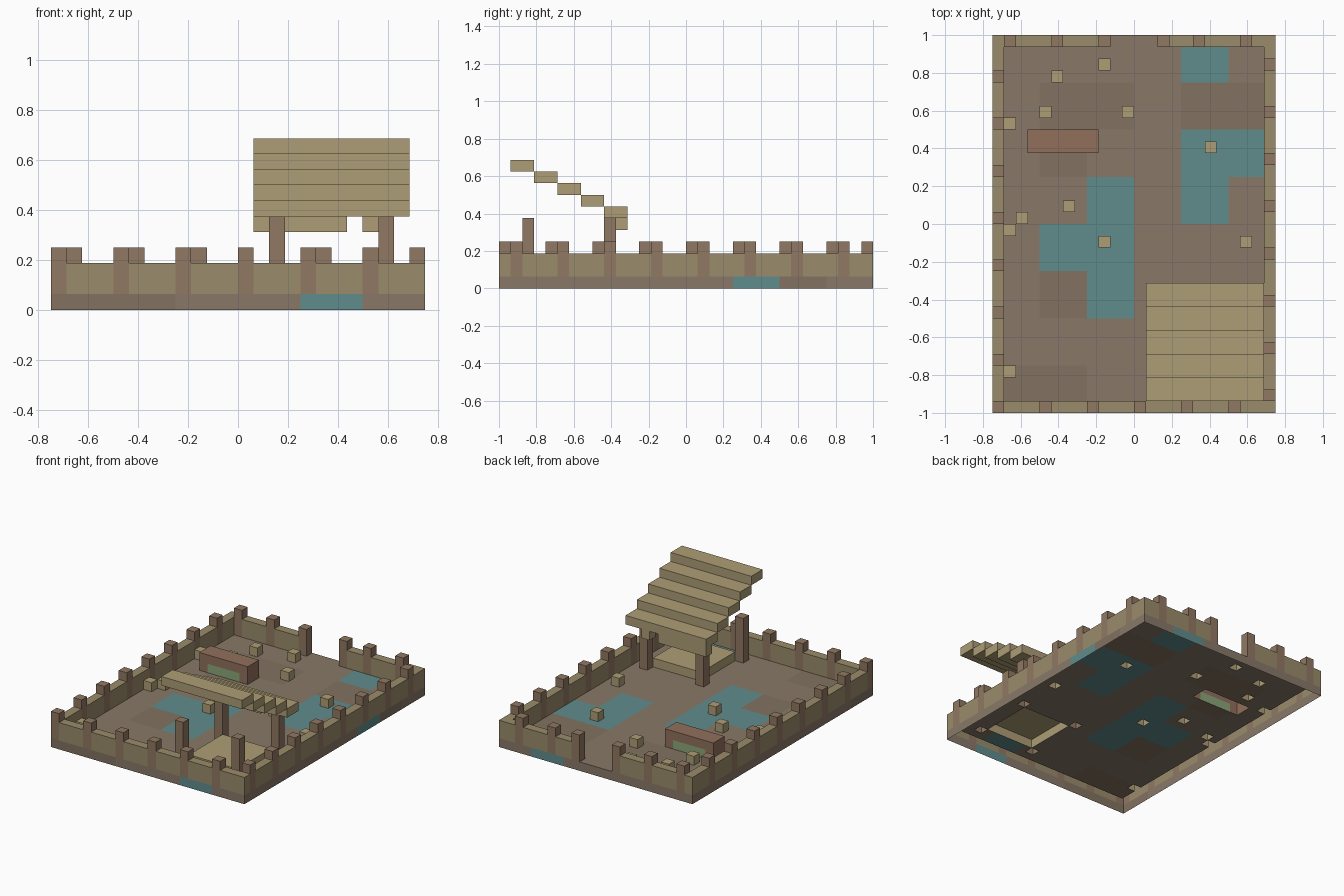
import bpy, bmesh

if "Cube" in bpy.data.objects:
    bpy.data.objects.remove(bpy.data.objects["Cube"])

U = 1 / 16            # size of one block
NX, NY = 24, 32       # footprint in blocks
cells = {}            # (x, y, z) -> part name
colors = {}


def part(name, rgb):
    """Register a part with its display colour (0-255)."""
    lin = [((c / 255 + 0.055) / 1.055) ** 2.4 for c in rgb]
    colors[name] = (*lin, 1.0)
    return name


def fill(name, x0, x1, y0, y1, z0, z1):
    """Fill a box of blocks, end values exclusive."""
    for x in range(x0, x1):
        for y in range(y0, y1):
            for z in range(z0, z1):
                cells[x, y, z] = name


def clear(x0, x1, y0, y1, z0, z1):
    for k in [k for k in cells if x0 <= k[0] < x1 and y0 <= k[1] < y1 and z0 <= k[2] < z1]:
        del cells[k]


SIDES = {
    (1, 0, 0): ((1, 0, 0), (1, 1, 0), (1, 1, 1), (1, 0, 1)),
    (-1, 0, 0): ((0, 0, 0), (0, 0, 1), (0, 1, 1), (0, 1, 0)),
    (0, 1, 0): ((0, 1, 0), (0, 1, 1), (1, 1, 1), (1, 1, 0)),
    (0, -1, 0): ((0, 0, 0), (1, 0, 0), (1, 0, 1), (0, 0, 1)),
    (0, 0, 1): ((0, 0, 1), (1, 0, 1), (1, 1, 1), (0, 1, 1)),
    (0, 0, -1): ((0, 0, 0), (0, 1, 0), (1, 1, 0), (1, 0, 0)),
}


def build(name):
    """Skin the exposed faces of a part; the underside at z = 0 stays open."""
    bm = bmesh.new()
    for (x, y, z), owner in cells.items():
        if owner != name:
            continue
        for (dx, dy, dz), quad in SIDES.items():
            if (x + dx, y + dy, z + dz) in cells or z + dz < 0:
                continue
            bm.faces.new([bm.verts.new(((x + a - NX / 2) * U, (y + b - NY / 2) * U, (z + c) * U))
                          for a, b, c in quad])
    bmesh.ops.remove_doubles(bm, verts=bm.verts[:], dist=1e-5)
    mesh = bpy.data.meshes.new(name)
    bm.to_mesh(mesh)
    bm.free()
    mat = bpy.data.materials.new(name)
    mat.diffuse_color = colors[name]
    mat.use_nodes = True
    mat.node_tree.nodes["Principled BSDF"].inputs["Base Color"].default_value = mat.diffuse_color
    mesh.materials.append(mat)
    bpy.context.collection.objects.link(bpy.data.objects.new(name, mesh))


floor = part("floor", (137, 121, 104))
dark = part("floor_dark_patches", (130, 114, 97))
water = part("water_patches", (96, 140, 140))
wall = part("perimeter_wall", (154, 140, 107))
post = part("wall_posts", (145, 120, 98))
steps = part("stair_steps", (174, 158, 118))
legs = part("stair_legs", (145, 120, 98))
pad = part("stair_pad", (174, 158, 118))
loose = part("loose_blocks", (174, 158, 118))
frame = part("doorway_frame", (145, 112, 92))
glow = part("doorway_panel", (140, 165, 120))

# floor with darker and water patches (4-block tiles)
fill(floor, 0, NX, 0, NY, 0, 1)
for tx, ty in [(1, 0), (1, 2), (0, 0), (1, 6), (2, 6), (4, 6), (5, 6), (1, 5)]:
    fill(dark, tx * 4, tx * 4 + 4, ty * 4, ty * 4 + 4, 0, 1)
for tx, ty in [(4, 0), (2, 2), (1, 3), (2, 3), (2, 4), (4, 4), (4, 5), (5, 5), (4, 7)]:
    fill(water, tx * 4, tx * 4 + 4, ty * 4, ty * 4 + 4, 0, 1)

# perimeter wall with a gateway at the back
fill(wall, 0, NX, 0, NY, 1, 3)
clear(1, NX - 1, 1, NY - 1, 1, 3)
clear(10, 14, NY - 1, NY, 1, 3)

# posts that rise above the wall
for x in range(0, NX, 4):
    fill(post, x, x + 1, 0, 1, 1, 4)
for x in (1, 5, 9, 14, 17, 21):
    fill(post, x, x + 1, NY - 1, NY, 1, 4)
for y in range(0, NY, 4):
    fill(post, 0, 1, y, y + 1, 1, 4)
    fill(post, NX - 1, NX, y + 1, y + 2, 1, 4)

# floating stair: five steps and a broken lower row
for i in range(5):
    fill(steps, 13, 23, 9 - 2 * i, 11 - 2 * i, 6 + i, 7 + i)
fill(steps, 13, 19, 10, 11, 5, 6)
fill(steps, 20, 21, 10, 11, 5, 6)

# four legs with a pad between them
for x in (14, 21):
    for y in (2, 9):
        fill(legs, x, x + 1, y, y + 1, 1, 6)
fill(pad, 15, 21, 3, 9, 1, 2)

# low doorway with a green panel
fill(frame, 3, 9, 22, 24, 1, 3)
fill(glow, 4, 8, 22, 24, 1, 2)

# loose blocks scattered on the floor
for x, y in [(9, 29), (5, 28), (4, 25), (11, 25), (1, 24), (18, 22),
             (6, 17), (2, 16), (1, 15), (9, 14), (21, 14), (1, 3)]:
    fill(loose, x, x + 1, y, y + 1, 1, 2)

for name in colors:
    build(name)
